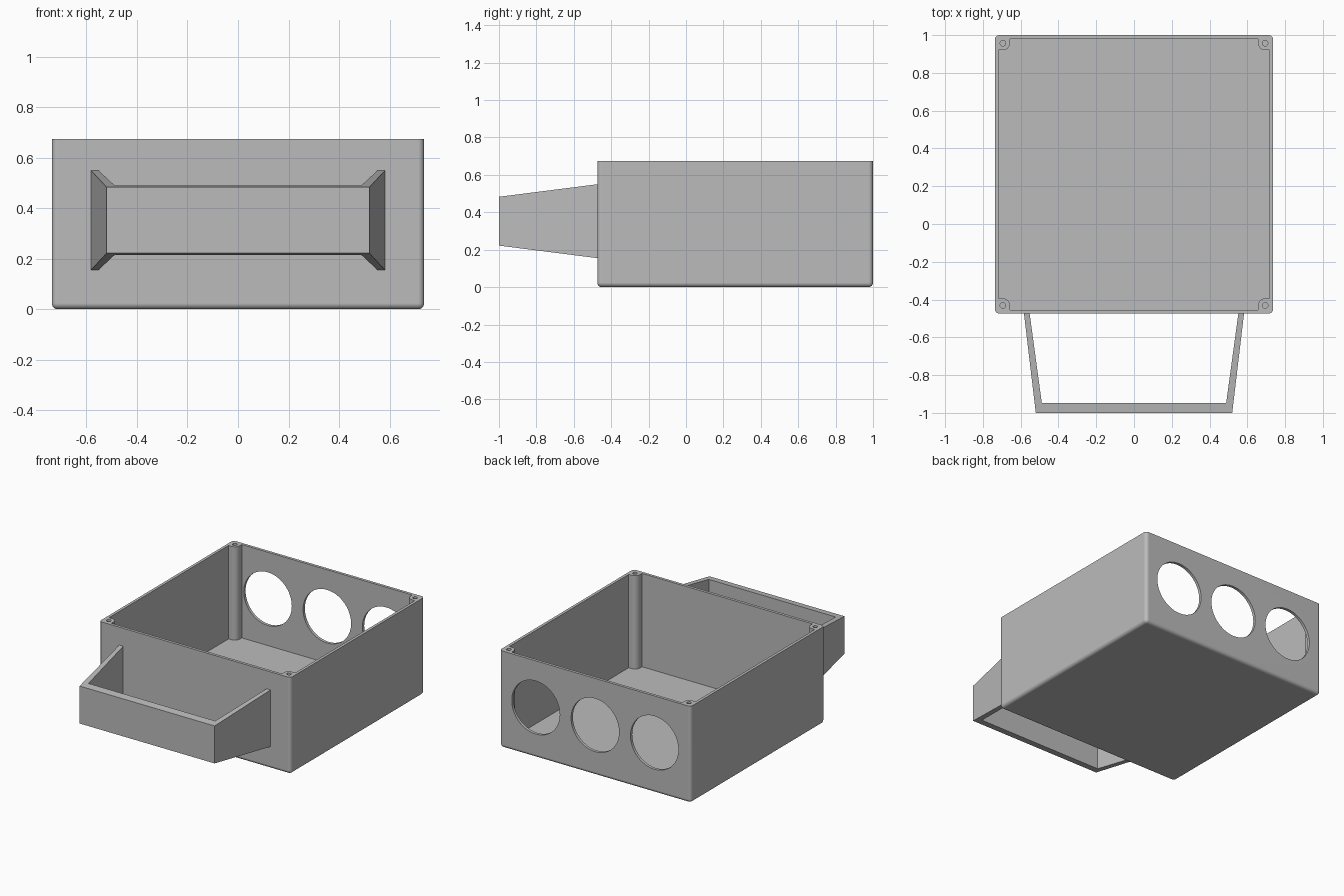
import bpy
import bmesh
import math

HALF_X = 0.737
FRONT, BACK = -0.474, 1.0
HEIGHT = 0.675
WALL, FLOOR = 0.02, 0.025
POST_INSET, POST_R, SCREW_R = 0.043, 0.037, 0.015
MID_Y = (FRONT + BACK) / 2
HALF_Y = (BACK - FRONT) / 2

if "Cube" in bpy.data.objects:
    bpy.data.objects.remove(bpy.data.objects["Cube"], do_unlink=True)

grey = bpy.data.materials.new("plain_grey")
grey.use_nodes = True
colour = (0.5, 0.5, 0.5, 1)
grey.diffuse_color = colour
grey.node_tree.nodes["Principled BSDF"].inputs["Base Color"].default_value = colour


def add_object(name, bm):
    bmesh.ops.recalc_face_normals(bm, faces=bm.faces)
    mesh = bpy.data.meshes.new(name)
    bm.to_mesh(mesh)
    bm.free()
    mesh.materials.append(grey)
    obj = bpy.data.objects.new(name, mesh)
    bpy.context.collection.objects.link(obj)
    return obj


def prism(name, outline, bottom, top):
    """Close an xy outline between two heights, each a function of y."""
    bm = bmesh.new()
    low = [bm.verts.new((x, y, bottom(y))) for x, y in outline]
    high = [bm.verts.new((x, y, top(y))) for x, y in outline]
    bm.faces.new(low)
    bm.faces.new(high)
    n = len(outline)
    for i in range(n):
        j = (i + 1) % n
        bm.faces.new((low[i], low[j], high[j], high[i]))
    return add_object(name, bm)


def cylinder(name, radius, depth, location, turn=0.0):
    bpy.ops.mesh.primitive_cylinder_add(vertices=64, radius=radius, depth=depth,
                                        location=location, rotation=(turn, 0, 0))
    obj = bpy.context.object
    obj.name = name
    return obj


def cut(target, cutter):
    cutter.hide_render = True
    mod = target.modifiers.new("cut", "BOOLEAN")
    mod.operation = "DIFFERENCE"
    mod.solver = "EXACT"
    mod.object = cutter
    bpy.context.view_layer.objects.active = target
    bpy.ops.object.modifier_apply(modifier=mod.name)
    bpy.data.objects.remove(cutter, do_unlink=True)


# Outer body: rounded upright and bottom edges, crisp rim
bm = bmesh.new()
bmesh.ops.create_cube(bm, size=1)
for v in bm.verts:
    v.co = (v.co.x * 2 * HALF_X, v.co.y * 2 * HALF_Y + MID_Y, (v.co.z + 0.5) * HEIGHT)
rounded = [e for e in bm.edges if min(v.co.z for v in e.verts) < 0.01]
bmesh.ops.bevel(bm, geom=rounded, offset=0.024, segments=6, profile=0.5, affect="EDGES")
box = add_object("box_body", bm)

# Cavity outline, leaving a rounded screw post in each corner
outline = []
for sx, sy in ((1, 1), (-1, 1), (-1, -1), (1, -1)):
    px, py = HALF_X - POST_INSET, HALF_Y - POST_INSET
    corner = [(HALF_X - WALL, py - POST_R)]
    for i in range(9):
        a = math.radians(270 - i * 90 / 8)
        corner.append((px + POST_R * math.cos(a), py + POST_R * math.sin(a)))
    corner.append((px - POST_R, HALF_Y - WALL))
    if sx * sy < 0:
        corner.reverse()
    outline += [(sx * x, MID_Y + sy * y) for x, y in corner]
cut(box, prism("cavity_cutter", outline, lambda y: FLOOR, lambda y: HEIGHT + 0.1))

# Screw holes in the posts
for sx in (-1, 1):
    for sy in (-1, 1):
        spot = (sx * (HALF_X - POST_INSET), MID_Y + sy * (HALF_Y - POST_INSET), HEIGHT)
        cut(box, cylinder("screw_cutter", SCREW_R, 0.4, spot))

# Three round openings in the back wall
for x in (-0.457, 0, 0.457):
    cut(box, cylinder("opening_cutter", 0.185, 0.08, (x, BACK - WALL / 2, 0.35), math.pi / 2))

# Tapered front handle
half = [(0.583, FRONT + 0.004), (0.52, -1.0)]
inner = [(0.488, -0.948), (0.553, FRONT + 0.004)]
path = half + [(-x, y) for x, y in reversed(half)]
path += [(-x, y) for x, y in reversed(inner)] + inner
taper = 0.067 / (FRONT + 1)
handle = prism("front_handle", path,
               lambda y: 0.222 - taper * (y + 1),
               lambda y: 0.483 + taper * (y + 1))

# Smooth the rounded surfaces only
bpy.ops.object.select_all(action="DESELECT")
box.select_set(True)
bpy.context.view_layer.objects.active = box
bpy.ops.object.shade_smooth_by_angle(angle=math.radians(30))
weighted = box.modifiers.new("flat_face_normals", "WEIGHTED_NORMAL")
weighted.keep_sharp = True
